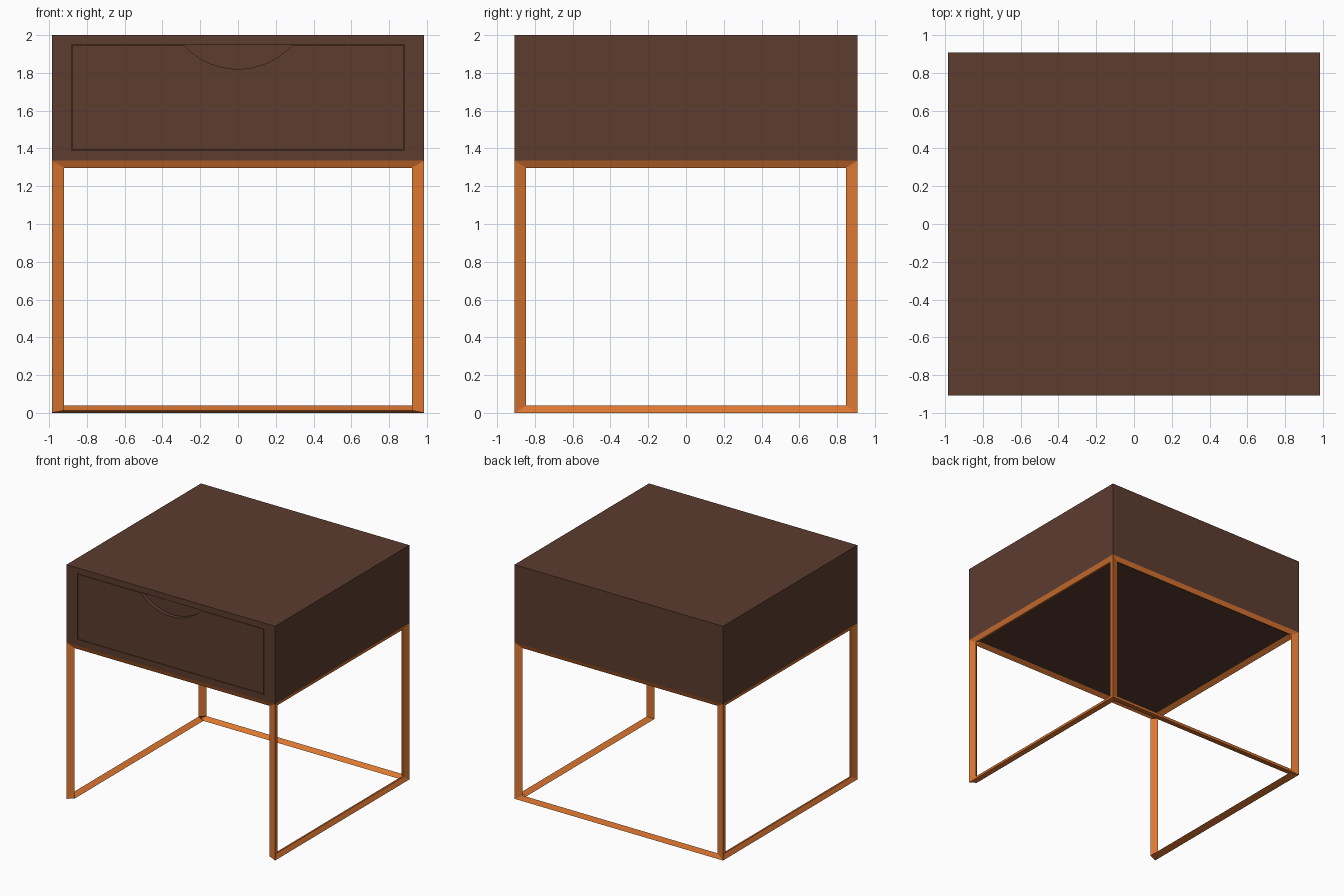
import bpy, bmesh, math
from mathutils import Vector

if "Cube" in bpy.data.objects:
    bpy.data.objects.remove(bpy.data.objects["Cube"])

X, Y, Z0, Z1 = 0.985, 0.907, 1.335, 2.0     # half width, half depth, body bottom, body top


def material(name, rgb):
    m = bpy.data.materials.new(name)
    m.diffuse_color = (*rgb, 1)
    m.use_nodes = True
    m.node_tree.nodes["Principled BSDF"].inputs["Base Color"].default_value = m.diffuse_color
    return m


def make_object(name, bm, mat):
    bmesh.ops.recalc_face_normals(bm, faces=bm.faces[:])
    me = bpy.data.meshes.new(name)
    bm.to_mesh(me)
    bm.free()
    me.materials.append(mat)
    ob = bpy.data.objects.new(name, me)
    bpy.context.collection.objects.link(ob)
    return ob


wood = material("dark brown wood", (0.107, 0.045, 0.028))
copper = material("copper orange metal", (0.72, 0.185, 0.032))

# Cabinet body: a box with a shallow pocket in the front for the drawer
DX, DB, DT, DEPTH = 0.882, 1.39, 1.95, 0.035
bm = bmesh.new()
bmesh.ops.create_cube(bm, size=2)
for v in bm.verts:
    v.co = (v.co.x * X, v.co.y * Y, Z1 if v.co.z > 0 else Z0)
bm.normal_update()
front = min(bm.faces, key=lambda f: f.normal.y)
bmesh.ops.inset_individual(bm, faces=[front], thickness=0.05)
for v in front.verts:
    v.co = (math.copysign(DX, v.co.x), -Y, DT if v.co.z > 1.67 else DB)
pocket = bmesh.ops.extrude_face_region(bm, geom=[front])["geom"]
for v in pocket:
    if isinstance(v, bmesh.types.BMVert):
        v.co.y += DEPTH
if front.is_valid:
    bmesh.ops.delete(bm, geom=[front], context='FACES_ONLY')
make_object("cabinet_body", bm, wood)

# Drawer front: flush panel with an arc-shaped finger scoop in the top edge
G = 0.004
half, sag = 0.285, 0.125
R = (half ** 2 + sag ** 2) / (2 * sag)
a = math.asin(half / R)
outline = [(-DX + G, DT - G), (-DX + G, DB + G), (DX - G, DB + G), (DX - G, DT - G)]
for i in range(25):
    t = a - 2 * a * i / 24
    outline.append((R * math.sin(t), DT - G - sag + R - R * math.cos(t)))
bm = bmesh.new()
panel = bm.faces.new([bm.verts.new((x, -Y, z)) for x, z in outline])
ext = bmesh.ops.extrude_face_region(bm, geom=[panel], use_keep_orig=True)["geom"]
for v in ext:
    if isinstance(v, bmesh.types.BMVert):
        v.co.y += DEPTH
make_object("drawer_front", bm, wood)

# Frame: mitred triangular bars along the edges of the box under the cabinet
SIZE = Vector((X, Y, Z0 / 2))
WIDTH = Vector((0.065, 0.06, 0.038))      # bar width seen on a face
SINK = Vector((0.02, 0.018, 0.013))       # how far the inner edge sinks in


def ring_point(corner, axis):
    """Inner mitre point of a corner on the face across the given axis."""
    if axis == 1 and corner[1] < 0 and corner[2] < 0:   # open front: leg foot
        axis = 2
        p = [SIZE[i] - (SINK[i] if i != 0 else WIDTH[i]) for i in range(3)]
    elif axis == 2 and corner[1] < 0 and corner[2] < 0:
        p = [SIZE[i] - (SINK[i] if i != 0 else WIDTH[i]) for i in range(3)]
    else:
        p = [SIZE[i] - (SINK[i] if i == axis else WIDTH[i]) for i in range(3)]
    return Vector((corner[0] * p[0], corner[1] * p[1], corner[2] * p[2] + Z0 / 2))


def bar(name, along, signs):
    """Bar along one axis; signs give its place on the two other axes."""
    others = [i for i in range(3) if i != along]
    bm = bmesh.new()
    ends = []
    for s in (-1, 1):
        c = [0, 0, 0]
        c[along] = s
        c[others[0]], c[others[1]] = signs
        tip = Vector([c[i] * SIZE[i] for i in range(3)]) + Vector((0, 0, Z0 / 2))
        pts = [tip] + [ring_point(c, ax) for ax in others]
        ends.append([bm.verts.new(p) for p in pts])
    for i in range(3):
        j = (i + 1) % 3
        bm.faces.new((ends[0][i], ends[0][j], ends[1][j], ends[1][i]))
    for e in ends:
        bm.faces.new(e)
    make_object(name, bm, copper)


for sx, side in ((-1, "left"), (1, "right")):
    for sy, end in ((-1, "front"), (1, "back")):
        bar(f"{end}_{side}_leg", 2, (sx, sy))
    bar(f"{side}_top_rail", 1, (sx, 1))
    bar(f"{side}_floor_rail", 1, (sx, -1))
bar("front_top_rail", 0, (-1, 1))
bar("back_top_rail", 0, (1, 1))
bar("back_floor_rail", 0, (1, -1))
